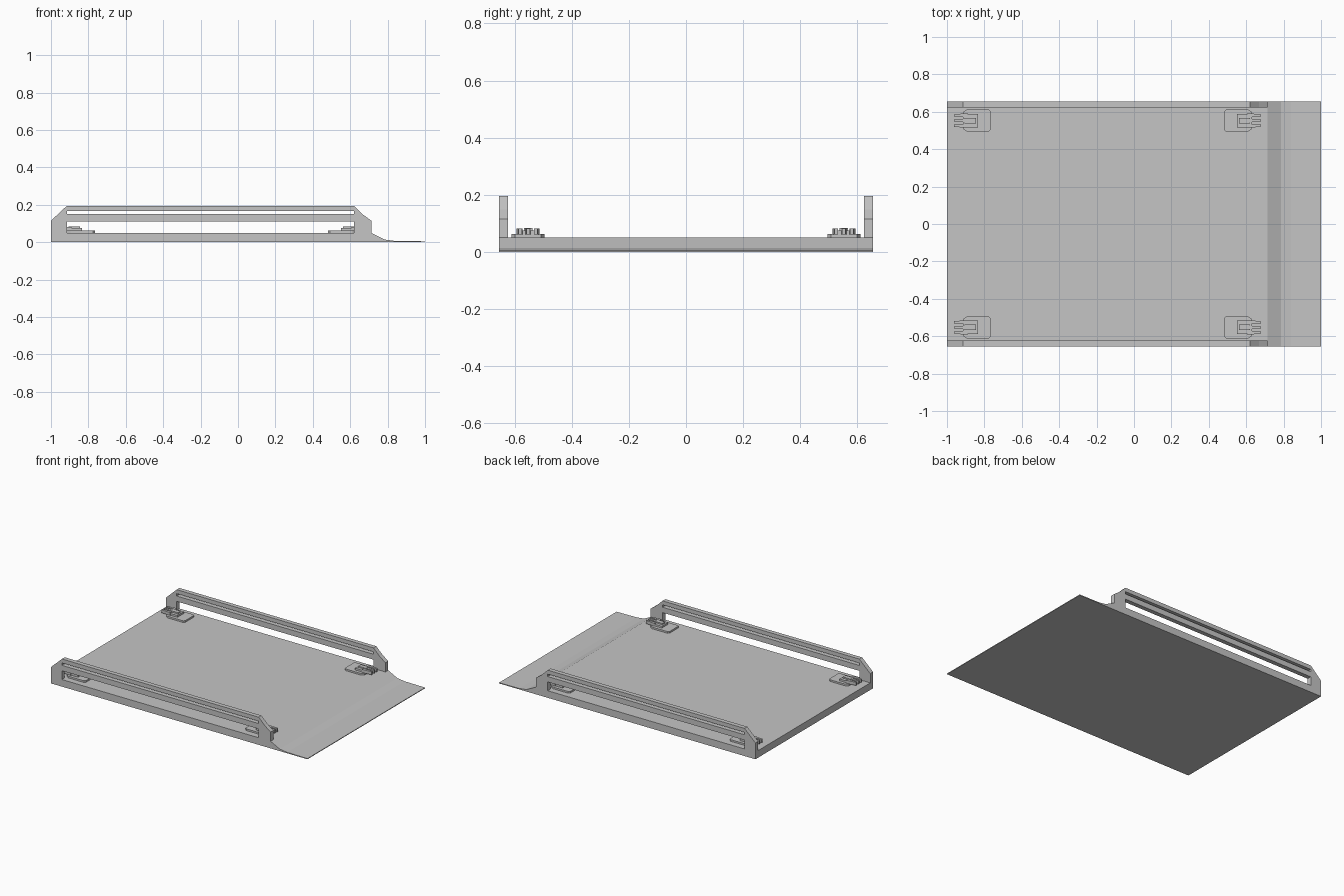
import bpy, bmesh

if "Cube" in bpy.data.objects:
    bpy.data.objects.remove(bpy.data.objects["Cube"])

W = 0.655          # half width of the platform
MID_X = -0.142     # mirror plane between the left and right clamps

grey = bpy.data.materials.new("light_grey")
grey.diffuse_color = (0.56, 0.56, 0.56, 1)
grey.use_nodes = True
grey.node_tree.nodes["Principled BSDF"].inputs["Base Color"].default_value = grey.diffuse_color


def prism(name, pts, a, b, axis):
    """Extrude a 2D outline from a to b: axis 'y' uses (x, z), axis 'z' uses (x, y)."""
    def place(p, d):
        return (p[0], d, p[1]) if axis == 'y' else (p[0], p[1], d)
    bm = bmesh.new()
    lo = [bm.verts.new(place(p, a)) for p in pts]
    hi = [bm.verts.new(place(p, b)) for p in pts]
    bm.faces.new(lo)
    bm.faces.new(hi)
    n = len(pts)
    for i in range(n):
        j = (i + 1) % n
        bm.faces.new((lo[i], lo[j], hi[j], hi[i]))
    bmesh.ops.recalc_face_normals(bm, faces=bm.faces)
    me = bpy.data.meshes.new(name)
    bm.to_mesh(me)
    bm.free()
    me.materials.append(grey)
    ob = bpy.data.objects.new(name, me)
    bpy.context.collection.objects.link(ob)
    return ob


def rect(x0, x1, z0, z1):
    return [(x0, z0), (x1, z0), (x1, z1), (x0, z1)]


def cut(ob, cutters):
    """Subtract cutters, bake the result and remove them."""
    for c in cutters:
        c.hide_render = True
        m = ob.modifiers.new("cut", 'BOOLEAN')
        m.operation, m.solver, m.object = 'DIFFERENCE', 'EXACT', c
    dg = bpy.context.evaluated_depsgraph_get()
    me = bpy.data.meshes.new_from_object(ob.evaluated_get(dg))
    ob.modifiers.clear()
    ob.data = me
    for c in cutters:
        bpy.data.objects.remove(c)


# Deck with entry ramp and thin lip
prism("deck_and_ramp", [(-1, 0), (1, 0), (1, 0.005), (0.84, 0.007), (0.785, 0.014),
                        (0.713, 0.05), (-1, 0.05)], -W, W, 'y')

# Side rails with a narrow slot and a tall opening
rail_outline = [(-1, 0.05), (0.713, 0.05), (0.713, 0.115), (0.668, 0.148),
                (0.62, 0.195), (-0.915, 0.195), (-1, 0.115)]
for side, label in ((-1, "front"), (1, "back")):
    a, b = sorted((side * W, side * 0.624))
    rail = prism(label + "_rail", rail_outline, a, b, 'y')
    cut(rail, [prism("slot_cutter", rect(-0.915, 0.62, 0.150, 0.167), a - 0.1, b + 0.1, 'y'),
               prism("opening_cutter", rect(-0.915, 0.62, 0.03, 0.112), a - 0.1, b + 0.1, 'y')])


# Corner clamps: plate, raised block, grip and three prongs
def clamp(label, sx, yc):
    def fx(x):
        return x if sx < 0 else 2 * MID_X - x

    def plan(part, pts, z0, z1):
        prism(label + part, [(fx(x), yc + y) for x, y in pts], z0, z1, 'z')

    plan("_clamp_plate", [(-0.915, -0.045), (-0.895, -0.058), (-0.775, -0.058), (-0.765, -0.048),
                          (-0.765, 0.048), (-0.775, 0.058), (-0.895, 0.058), (-0.915, 0.045)],
         0.05, 0.062)
    plan("_clamp_block", rect(-0.915, -0.835, -0.036, 0.036), 0.062, 0.075)
    plan("_clamp_grip", rect(-0.905, -0.845, -0.015, 0.015), 0.075, 0.084)
    for i, off in enumerate((-0.03, 0, 0.03)):
        plan("_clamp_prong_%d" % (i + 1),
             [(-0.89, off - 0.01), (-0.89, off + 0.01),
              (-0.962, off * 0.9 + 0.006), (-0.962, off * 0.9 - 0.006)], 0.060, 0.082)


for sx, xn in ((-1, "left"), (1, "right")):
    for sy, yn in ((-1, "front"), (1, "back")):
        clamp(yn + "_" + xn, sx, sy * 0.553)
